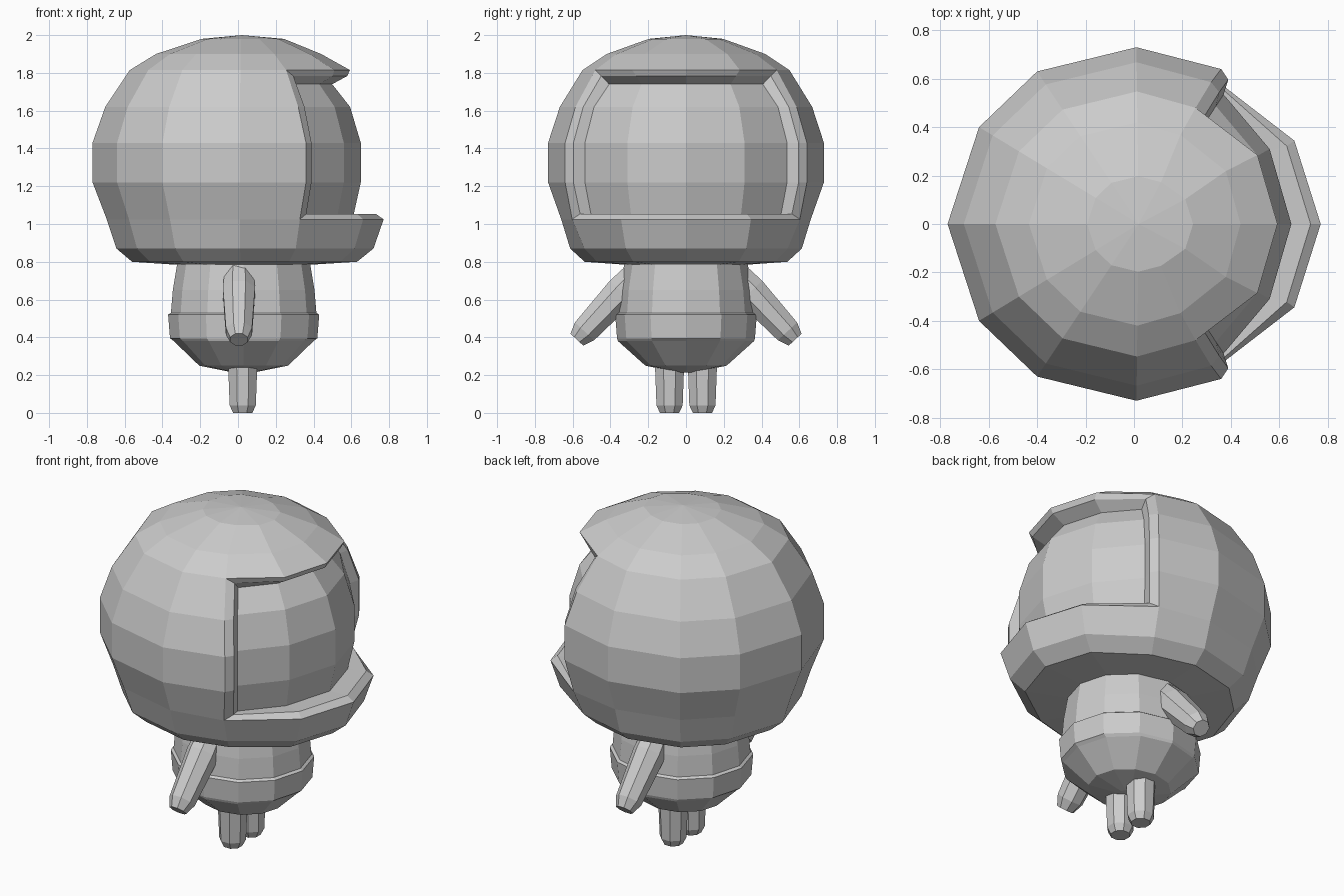
import bpy, bmesh
from math import sin, cos, pi
from mathutils import Vector

cube = bpy.data.objects.get("Cube")
if cube:
    bpy.data.objects.remove(cube)

GREY = (0.6, 0.6, 0.6, 1)
mat = bpy.data.materials.new("plain grey")
mat.use_nodes = True
mat.diffuse_color = GREY
mat.node_tree.nodes["Principled BSDF"].inputs["Base Color"].default_value = GREY


def finish(bm, name):
    bmesh.ops.recalc_face_normals(bm, faces=bm.faces)
    mesh = bpy.data.meshes.new(name)
    bm.to_mesh(mesh)
    bm.free()
    mesh.materials.append(mat)
    obj = bpy.data.objects.new(name, mesh)
    bpy.context.collection.objects.link(obj)
    return obj


def stack(name, rings):
    """Closed solid through a list of rings of points."""
    bm = bmesh.new()
    loops = [[bm.verts.new(p) for p in ring] for ring in rings]
    n = len(loops[0])
    for a, b in zip(loops, loops[1:]):
        for i in range(n):
            j = (i + 1) % n
            bm.faces.new((a[i], a[j], b[j], b[i]))
    bm.faces.new(loops[0])
    bm.faces.new(loops[-1])
    return finish(bm, name)


def limb(name, start, end, profile):
    """Eight-sided tapered limb; profile is (fraction along, radius)."""
    start, end = Vector(start), Vector(end)
    axis = end - start
    u = Vector((1, 0, 0))
    v = axis.normalized().cross(u)
    turns = [(k + 0.5) * pi / 4 for k in range(8)]
    stack(name, [[start + axis * t + (u * cos(a) + v * sin(a)) * r for a in turns]
                 for t, r in profile])


# Helmet outline, front to back, mirrored into a full loop
half = [(0.83, 0), (0.71, 0.38), (0.34, 0.64), (-0.01, 0.73),
        (-0.42, 0.63), (-0.66, 0.40), (-0.79, 0)]
outline = half + [(x, -y) for x, y in half[-2:0:-1]]
SIDES = len(outline)
CX = 0.02

# Helmet rings: height, scale, extra scale of the front half
levels = [(1.98, 0.27, 1), (1.90, 0.575, 0.88), (1.815, 0.75, 0.92),
          (1.62, 0.915, 0.96), (1.43, 1, 1), (1.22, 1, 1), (1.025, 0.905, 1),
          (0.87, 0.84, 1), (0.80, 0.735, 1), (0.785, 0.45, 1)]
TOP, BOTTOM = 2, 6
bm = bmesh.new()
grid = [[bm.verts.new((CX + x * s * (f if x > 0 else 1), y * s, z))
         for x, y in outline] for z, s, f in levels]
for i in (2, -2):
    grid[BOTTOM][i].co.y *= 1.04
apex = bm.verts.new((CX, 0, 2))
for i in range(SIDES):
    j = (i + 1) % SIDES
    bm.faces.new((apex, grid[0][i], grid[0][j]))
    for k in range(len(levels) - 1):
        if TOP <= k < BOTTOM and (i < 2 or i >= SIDES - 2):
            continue  # face opening
        bm.faces.new((grid[k][i], grid[k + 1][i], grid[k + 1][j], grid[k][j]))
bm.faces.new(grid[-1])

# Visor surface set back inside the opening
visor_line = [(0.35, -0.535), (0.54, -0.31), (0.63, 0), (0.54, 0.31), (0.35, 0.535)]
visor_levels = [(1.74, 0.76), (1.62, 0.91), (1.43, 1), (1.22, 1), (1.05, 0.94)]
visor = [[(CX + x * s, y * s, z) for x, y in visor_line] for z, s in visor_levels]
vbm = bmesh.new()
vgrid = [[vbm.verts.new(p) for p in row] for row in visor]
for k in range(4):
    for i in range(4):
        vbm.faces.new((vgrid[k][i], vgrid[k + 1][i], vgrid[k + 1][i + 1], vgrid[k][i + 1]))

# Bevelled frame from the helmet edge in to the visor
border = ([(0, i) for i in range(4)] + [(k, 4) for k in range(4)]
          + [(4, i) for i in range(4, 0, -1)] + [(k, 0) for k in range(4, 0, -1)])
outer = [grid[TOP + k][i - 2] for k, i in border]
inner = [bm.verts.new(visor[k][i]) for k, i in border]
middle = []
for (k, i), a, b in zip(border, outer, inner):
    push = Vector((0.025, 0, 0.018 if k == 4 else 0))
    middle.append(bm.verts.new(a.co.lerp(b.co, 0.42) + push))
for a, b in ((outer, middle), (middle, inner)):
    for i in range(len(a)):
        j = (i + 1) % len(a)
        bm.faces.new((a[i], a[j], b[j], b[i]))
finish(bm, "helmet")
visor_obj = finish(vbm, "visor")
if visor_obj.data.polygons[5].normal.x < 0:
    visor_obj.data.flip_normals()

# Body with a raised belt: height, radius along x, radius along y
body = [(0.80, 0.35, 0.325), (0.65, 0.375, 0.35), (0.53, 0.385, 0.36),
        (0.52, 0.40, 0.375), (0.395, 0.39, 0.365), (0.38, 0.37, 0.36),
        (0.25, 0.235, 0.215), (0.215, 0.06, 0.05)]
angles = [k * pi / 6 for k in range(12)]
stack("body", [[(0.03 + rx * cos(a), ry * sin(a), z) for a in angles]
               for z, rx, ry in body])

# Arms and legs on both sides
for side, word in ((1, "left"), (-1, "right")):
    limb(word + "_arm", (0.005, side * 0.24, 0.75), (0.005, side * 0.578, 0.388),
         [(0, 0.08), (0.3, 0.092), (0.88, 0.075), (1, 0.05)])
    limb(word + "_leg", (0.025, side * 0.087, 0.4), (0.025, side * 0.087, 0),
         [(0, 0.083), (0.4, 0.083), (0.9, 0.075), (1, 0.055)])
